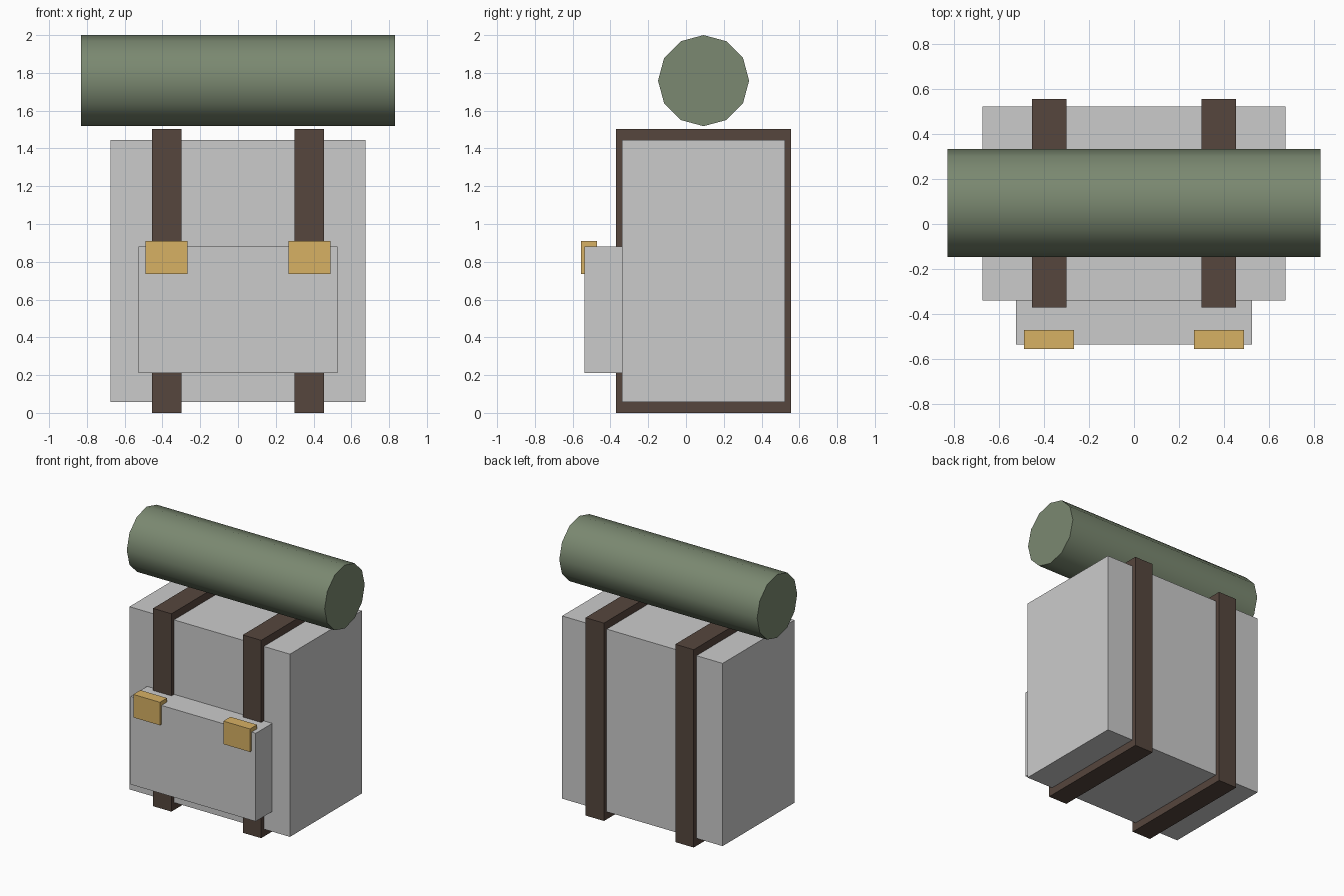
import bpy
import math

default_cube = bpy.data.objects.get("Cube")
if default_cube:
    bpy.data.objects.remove(default_cube, do_unlink=True)


def make_material(name, rgb):
    mat = bpy.data.materials.new(name)
    mat.use_nodes = True
    color = (*rgb, 1.0)
    mat.diffuse_color = color
    mat.node_tree.nodes["Principled BSDF"].inputs["Base Color"].default_value = color
    return mat


def box(name, x, y, z, mat=None):
    """Box spanning the (low, high) range on each axis."""
    spans = (x, y, z)
    bpy.ops.mesh.primitive_cube_add(size=1, location=[(a + b) / 2 for a, b in spans])
    obj = bpy.context.object
    obj.name = name
    obj.scale = [b - a for a, b in spans]
    bpy.ops.object.transform_apply(location=False, rotation=False, scale=True)
    if mat:
        obj.data.materials.append(mat)
    return obj


leather = make_material("dark_leather", (0.092, 0.061, 0.047))
brass = make_material("brass", (0.68, 0.44, 0.127))
canvas = make_material("green_canvas", (0.196, 0.248, 0.164))

# Main bag and front pocket
box("bag_body", (-0.675, 0.675), (-0.34, 0.524), (0.057, 1.446))
box("front_pocket", (-0.526, 0.526), (-0.538, -0.335), (0.21, 0.88))

# Straps around the bag, each with a buckle on the pocket
for side, sign in (("left", 1), ("right", -1)):
    def span(near, far):
        return tuple(sorted((sign * near, sign * far)))

    box(side + "_strap", span(0.3, 0.455), (-0.371, 0.557), (0, 1.504), leather)
    box(side + "_buckle", span(0.267, 0.491), (-0.557, -0.472), (0.736, 0.911), brass)

# Rolled blanket lying across the top
bpy.ops.mesh.primitive_cylinder_add(
    vertices=12, radius=0.241, depth=1.664,
    location=(0, 0.093, 1.759), rotation=(0, math.pi / 2, 0))
roll = bpy.context.object
roll.name = "bedroll"
roll.data.materials.append(canvas)
bpy.ops.object.shade_smooth_by_angle(angle=math.radians(40))
